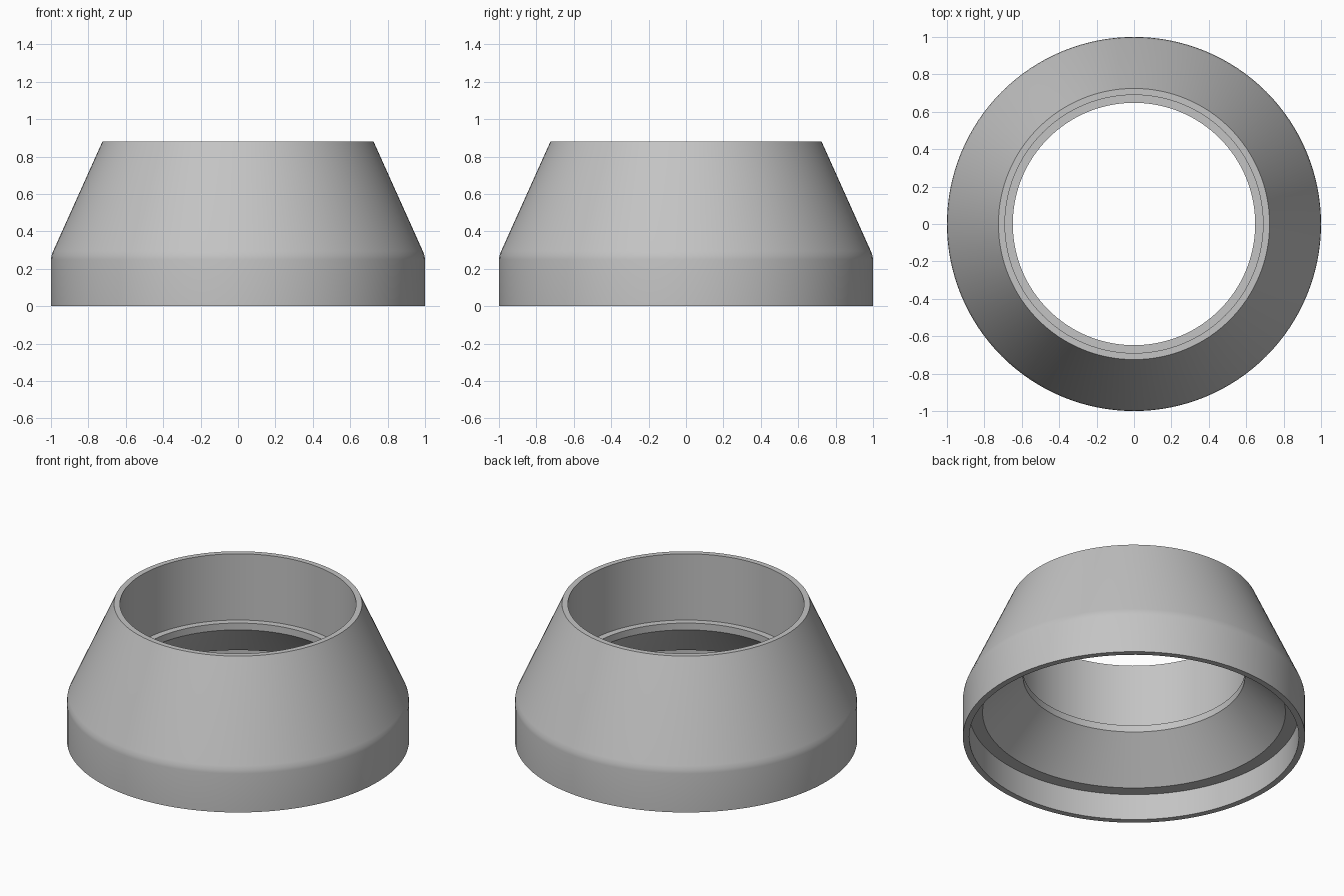
import bpy
import bmesh
import math

cube = bpy.data.objects.get("Cube")
if cube:
    bpy.data.objects.remove(cube, do_unlink=True)

SEGMENTS = 128

grey = bpy.data.materials.new("light grey")
grey.use_nodes = True
colour = (0.55, 0.55, 0.55, 1)
grey.diffuse_color = colour
grey.node_tree.nodes["Principled BSDF"].inputs["Base Color"].default_value = colour


def lathe(name, profile, material):
    """Spin a closed (radius, height) profile around the z axis."""
    bm = bmesh.new()
    rings = []
    for i in range(SEGMENTS):
        a = math.tau * i / SEGMENTS
        rings.append([bm.verts.new((r * math.cos(a), r * math.sin(a), z)) for r, z in profile])
    n = len(profile)
    for i in range(SEGMENTS):
        here, there = rings[i], rings[(i + 1) % SEGMENTS]
        for j in range(n):
            k = (j + 1) % n
            bm.faces.new((here[j], there[j], there[k], here[k]))
    bmesh.ops.recalc_face_normals(bm, faces=bm.faces)
    mesh = bpy.data.meshes.new(name)
    bm.to_mesh(mesh)
    bm.free()
    mesh.materials.append(material)
    obj = bpy.data.objects.new(name, mesh)
    bpy.context.collection.objects.link(obj)
    bpy.ops.object.select_all(action="DESELECT")
    obj.select_set(True)
    bpy.context.view_layer.objects.active = obj
    bpy.ops.object.shade_smooth_by_angle(angle=math.radians(30))
    return obj


profile = [
    # outer skirt, softened shoulder and cone
    (1.0, 0.0), (1.0, 0.25), (0.997, 0.272), (0.988, 0.295), (0.725, 0.88),
    # top rim, upper bore, ledge and narrow throat
    (0.69, 0.88), (0.69, 0.453), (0.648, 0.453), (0.648, 0.409),
    # inner cone, step and bottom recess
    (0.885, 0.168), (0.963, 0.168), (0.963, 0.0),
]
lathe("tapered_collar", profile, grey)
